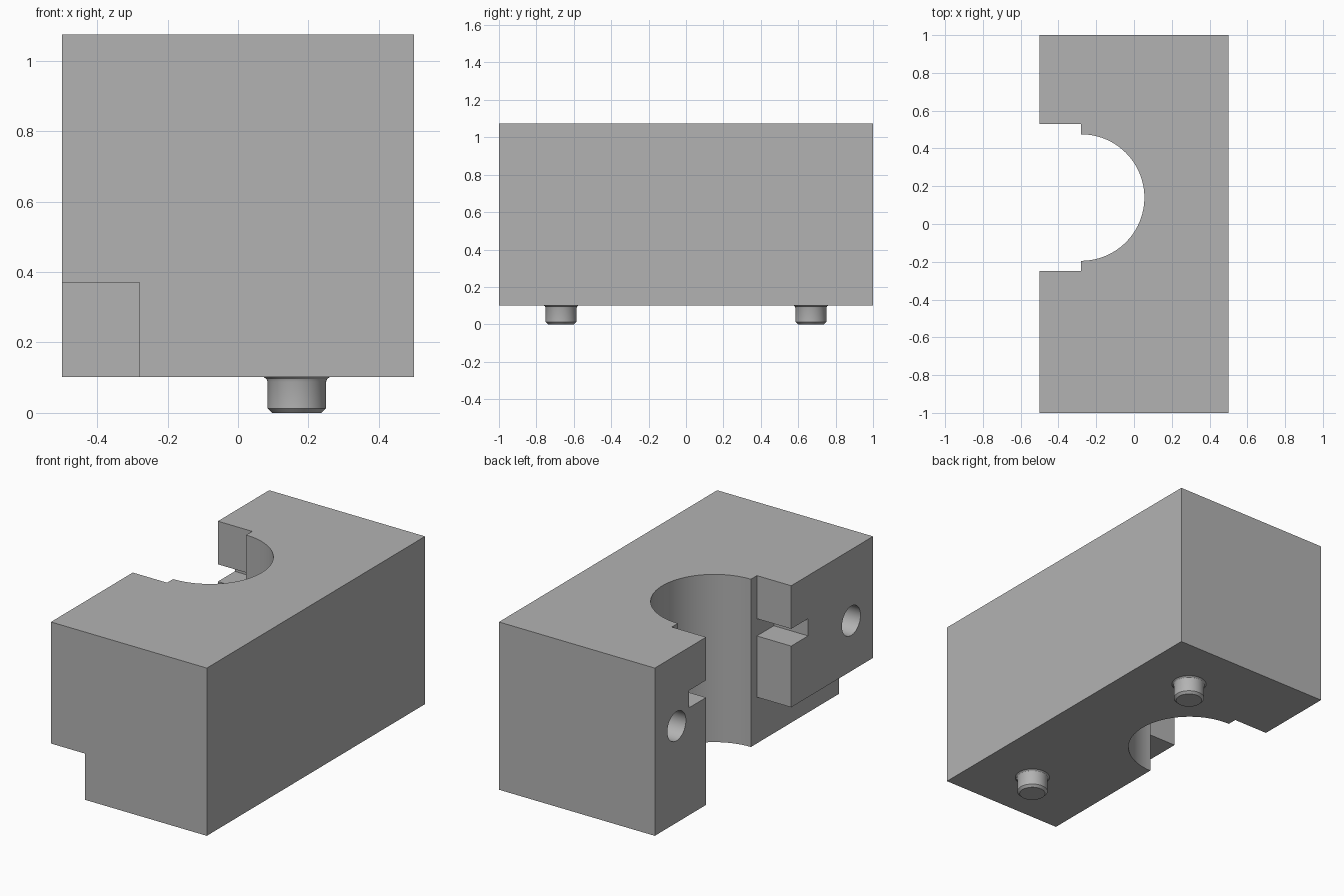
import bpy, bmesh, math
from mathutils import Matrix, Vector

if "Cube" in bpy.data.objects:
    bpy.data.objects.remove(bpy.data.objects["Cube"], do_unlink=True)

# Single flat grey for the whole part
GREY = (0.45, 0.45, 0.45, 1.0)
mat = bpy.data.materials.new("light_grey")
mat.use_nodes = True
mat.diffuse_color = GREY
mat.node_tree.nodes["Principled BSDF"].inputs["Base Color"].default_value = GREY

BOTTOM, TOP = 0.102, 1.075
MID_Y = 0.14         # centre line of the recess
STEP_X = -0.28       # depth of recess, slots and corner step
BORE_R = 0.335


def finish(name, bm):
    bmesh.ops.recalc_face_normals(bm, faces=bm.faces)
    mesh = bpy.data.meshes.new(name)
    bm.to_mesh(mesh)
    bm.free()
    mesh.materials.append(mat)
    obj = bpy.data.objects.new(name, mesh)
    bpy.context.collection.objects.link(obj)
    return obj


def smooth(obj):
    bpy.ops.object.select_all(action="DESELECT")
    obj.select_set(True)
    bpy.context.view_layer.objects.active = obj
    bpy.ops.object.shade_smooth_by_angle(angle=math.radians(25))


def box(name, low, high):
    low, high = Vector(low), Vector(high)
    bm = bmesh.new()
    bmesh.ops.create_cube(bm, size=1, matrix=Matrix.Translation((low + high) / 2)
                          @ Matrix.Diagonal((*(high - low), 1)))
    return finish(name, bm)


def cut(target, cutter):
    mod = target.modifiers.new("cut", "BOOLEAN")
    mod.operation, mod.solver, mod.object = "DIFFERENCE", "EXACT", cutter
    bpy.ops.object.select_all(action="DESELECT")
    target.select_set(True)
    bpy.context.view_layer.objects.active = target
    bpy.ops.object.modifier_apply(modifier=mod.name)
    bpy.data.objects.remove(cutter, do_unlink=True)


# Block: plan outline with stepped recess and half-round bore, extruded up
arc = [(STEP_X + BORE_R * math.cos(a), MID_Y + BORE_R * math.sin(a))
       for a in (math.pi * (0.5 - i / 48) for i in range(49))]
plan = [(-0.5, 1), (-0.5, 0.53), (STEP_X, 0.53), *arc,
        (STEP_X, -0.25), (-0.5, -0.25), (-0.5, -1), (0.5, -1), (0.5, 1)]
bm = bmesh.new()
base = bm.faces.new([bm.verts.new((x, y, BOTTOM)) for x, y in plan])
up = bmesh.ops.extrude_face_region(bm, geom=[base])["geom"]
bmesh.ops.translate(bm, vec=(0, 0, TOP - BOTTOM),
                    verts=[v for v in up if isinstance(v, bmesh.types.BMVert)])
block = finish("block", bm)

# Corner step under the front arm
cut(block, box("step_cutter", (-0.6, -1.1, 0), (STEP_X, -0.2, 0.37)))

# Horizontal slots running into both arms from the recess
cut(block, box("slot_cutter", (-0.6, MID_Y - 0.545, 0.725),
               (STEP_X, MID_Y + 0.545, 0.825)))

# Blind bolt holes in the recessed side
for y in (-0.8, 0.8):
    bm = bmesh.new()
    bmesh.ops.create_cone(bm, cap_ends=True, segments=48, radius1=0.085,
                          radius2=0.085, depth=0.6,
                          matrix=Matrix.Translation((-0.4, y, 0.662))
                          @ Matrix.Rotation(math.pi / 2, 4, "Y"))
    cut(block, finish("hole_cutter", bm))
smooth(block)

# Locating pins: lathed profile with chamfered tip and flared root
pin_profile = [(0, 0), (0.07, 0), (0.083, 0.013), (0.083, 0.088),
               (0.086, 0.096), (0.094, BOTTOM), (0, BOTTOM)]
for name, y in (("front_pin", -0.668), ("back_pin", 0.668)):
    bm = bmesh.new()
    verts = [bm.verts.new((r, 0, z)) for r, z in pin_profile]
    edges = [bm.edges.new(pair) for pair in zip(verts, verts[1:])]
    bmesh.ops.spin(bm, geom=verts + edges, cent=(0, 0, 0), axis=(0, 0, 1),
                   angle=math.tau, steps=48)
    bmesh.ops.remove_doubles(bm, verts=bm.verts, dist=0.0005)
    bmesh.ops.translate(bm, vec=(0.167, y, 0), verts=bm.verts)
    smooth(finish(name, bm))
